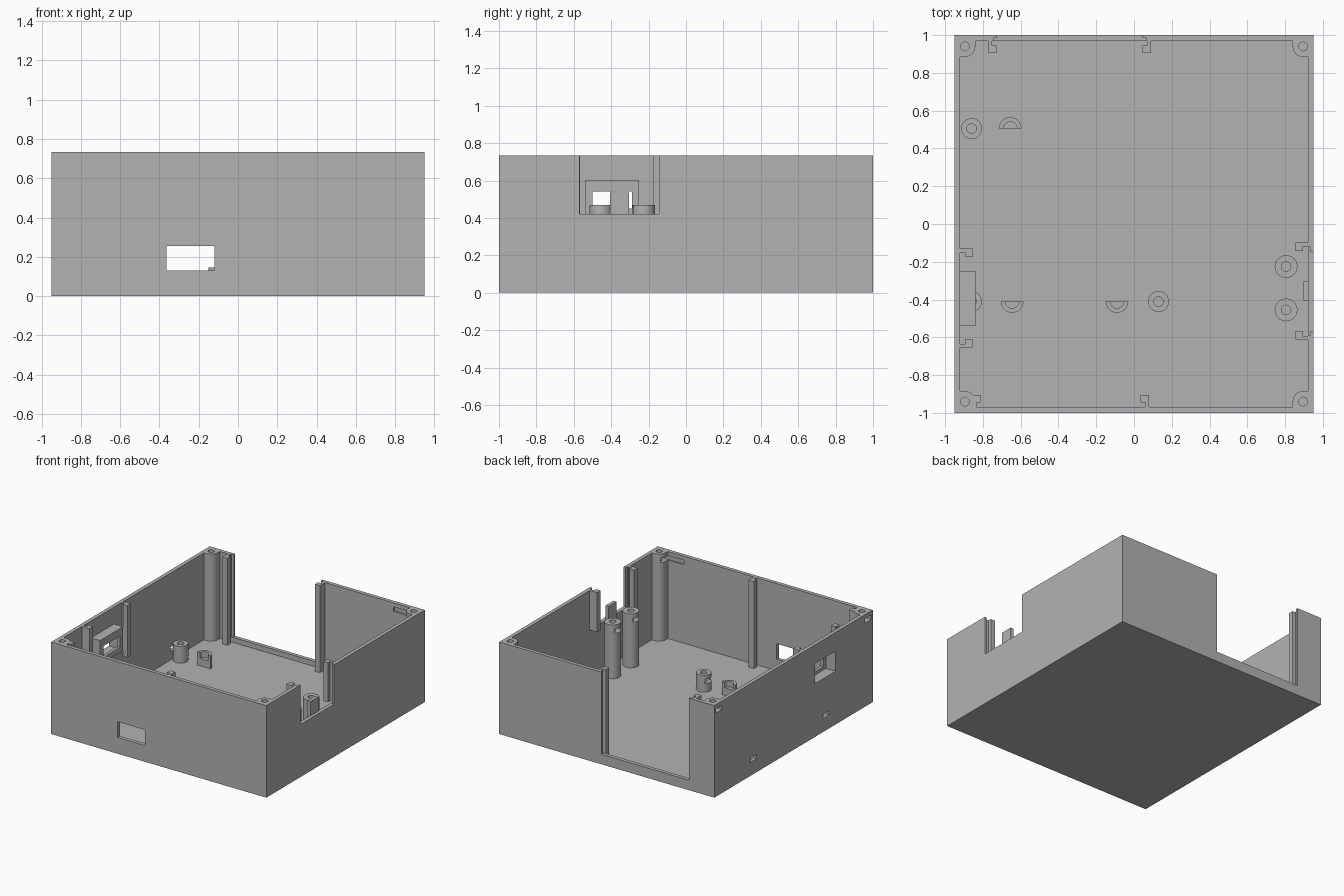
import bpy, bmesh
from math import pi, sin, cos

if "Cube" in bpy.data.objects:
    bpy.data.objects.remove(bpy.data.objects["Cube"])

grey = bpy.data.materials.new("plain grey")
grey.use_nodes = True
grey.diffuse_color = (0.45, 0.45, 0.45, 1)
grey.node_tree.nodes["Principled BSDF"].inputs["Base Color"].default_value = grey.diffuse_color

W, D, H = 0.95, 1.0, 0.735       # outer half width, half depth, height
IX, IY, FLOOR = 0.92, 0.97, 0.04  # inner half sizes and floor top


def prism(name, profile, z0, z1):
    """Extrude a plan outline from z0 to z1."""
    bm = bmesh.new()
    face = bm.faces.new([bm.verts.new((x, y, z0)) for x, y in profile])
    ext = bmesh.ops.extrude_face_region(bm, geom=[face])
    top = [v for v in ext["geom"] if isinstance(v, bmesh.types.BMVert)]
    bmesh.ops.translate(bm, verts=top, vec=(0, 0, z1 - z0))
    bmesh.ops.recalc_face_normals(bm, faces=bm.faces)
    mesh = bpy.data.meshes.new(name)
    bm.to_mesh(mesh)
    bm.free()
    mesh.materials.append(grey)
    obj = bpy.data.objects.new(name, mesh)
    bpy.context.collection.objects.link(obj)
    return obj


def box(name, x0, x1, y0, y1, z0, z1):
    return prism(name, [(x0, y0), (x1, y0), (x1, y1), (x0, y1)], z0, z1)


def arc(cx, cy, r, a0=0.0, a1=2 * pi, n=40, closed=True):
    steps = n if closed else n + 1
    return [(cx + r * cos(a0 + (a1 - a0) * i / n), cy + r * sin(a0 + (a1 - a0) * i / n))
            for i in range(steps)]


def boolean(target, tool, op="DIFFERENCE", keep=False):
    mod = target.modifiers.new("cut", "BOOLEAN")
    mod.object, mod.operation, mod.solver = tool, op, "EXACT"
    bpy.context.view_layer.objects.active = target
    bpy.ops.object.modifier_apply(modifier=mod.name)
    if not keep:
        bpy.data.objects.remove(tool)


def cut_box(target, *bounds):
    boolean(target, box("cutter", *bounds))


def nut_slot(targets, x, y, top):
    """Slot running from a screw hole towards the right side."""
    for t in targets:
        cut_box(t, x - 0.2, x + 0.04, y - 0.04, y + 0.04, top - 0.068, top - 0.033)


def smooth(obj):
    bpy.ops.object.select_all(action="DESELECT")
    obj.select_set(True)
    bpy.context.view_layer.objects.active = obj
    bpy.ops.object.shade_smooth_by_angle(angle=0.5)


# Open-topped case
case = box("case", -W, W, -D, D, 0, H)
cut_box(case, -IX, IX, -IY, IY, FLOOR, 1)

# Panel openings: back, left side, front window, with grooves for the panels
cut_box(case, -0.725, 0.045, 0.9, 1.1, 0.08, 1)
cut_box(case, -0.745, 0.065, 0.95, 0.985, 0.08, 1)
cut_box(case, 0.9, 1.1, -0.57, -0.145, 0.42, 1)
cut_box(case, 0.9, 0.932, -0.59, -0.12, 0.42, 1)
cut_box(case, -0.365, -0.12, -1.1, -0.9, 0.13, 0.255)

# Socket frame on the right wall, recessed from outside
frame = box("socket_frame", -IX, -0.84, -0.54, -0.25, 0.41, 0.6)
for part in (case, frame):
    cut_box(part, -1.1, -0.865, -0.53, -0.27, 0.425, 0.585)
cut_box(frame, -0.9, -0.8, -0.5, -0.29, 0.45, 0.54)

# Corner screw posts
for sx, side in ((-1, "right"), (1, "left")):
    for sy, end in ((-1, "front"), (1, "back")):
        plan = [(0, 0), (0.08, 0)] + arc(0.025, 0.03, 0.055, 0, pi / 2, 14, False) + [(0, 0.085)]
        post = prism(f"corner_post_{end}_{side}",
                     [(sx * (IX - u), sy * (IY - v)) for u, v in plan], FLOOR, H)
        cx, cy = sx * (IX - 0.025), sy * (IY - 0.03)
        boolean(post, prism("cutter", arc(cx, cy, 0.023), H - 0.3, 1))
        nut_slot((case, post), cx, cy, H)
        smooth(post)

# Round standoffs with screw holes and nut slots
standoffs = {
    "standoff_back_right": (-0.86, 0.505, 0.055, 0.175),
    "standoff_front_right": (-0.86, -0.41, 0.055, 0.175),
    "standoff_front_middle": (0.13, -0.41, 0.055, 0.175),
    "tall_standoff_rear": (0.805, -0.225, 0.06, 0.47),
    "tall_standoff_fore": (0.805, -0.455, 0.06, 0.47),
}
for name, (x, y, r, top) in standoffs.items():
    post = prism(name, arc(x, y, r), FLOOR, top)
    boolean(post, prism("cutter", arc(x, y, 0.025), FLOOR + 0.02, 1))
    nut_slot((case, post) if x < -0.8 else (post,), x, y, top)
    smooth(post)

# Half-round rests with a half-round seat
for name, x, y, s in (("half_rest_back", -0.655, 0.505, 1),
                      ("half_rest_front_right", -0.645, -0.41, -1),
                      ("half_rest_front_middle", -0.09, -0.41, -1)):
    rest = prism(name, arc(x, y, 0.06, 0, s * pi, 24, False), FLOOR, 0.145)
    boolean(rest, prism("cutter", arc(x, y, 0.036), 0.1, 1))
    smooth(rest)


# L-shaped rails: t runs along the wall towards the panel, n into the room
def rail(name, origin, t, n, z0):
    plan = [(0, 0), (0.02, 0), (0.02, 0.025), (0.045, 0.025), (0.045, 0.065), (0, 0.065)]
    prism(name, [(origin[0] + a * t[0] + b * n[0], origin[1] + a * t[1] + b * n[1])
                 for a, b in plan], z0, H)


EAST, WEST, NORTH, SOUTH = (1, 0), (-1, 0), (0, 1), (0, -1)
rail("back_rail_right", (-0.772, IY), EAST, SOUTH, FLOOR)
rail("back_rail_left", (0.09, IY), WEST, SOUTH, FLOOR)
rail("front_rail_right", (-0.855, -IY), EAST, NORTH, FLOOR)
rail("front_rail_left", (0.08, -IY), WEST, NORTH, FLOOR)
rail("left_rail_back", (IX, -0.098), SOUTH, WEST, 0.42)
rail("left_rail_front", (IX, -0.612), NORTH, WEST, 0.42)
rail("right_rail_back", (-IX, -0.13), SOUTH, EAST, 0.32)
rail("right_rail_front", (-IX, -0.655), NORTH, EAST, 0.32)

# Small upright tab behind the left opening
box("panel_tab", 0.898, 0.925, -0.405, -0.305, 0.4, 0.535)
